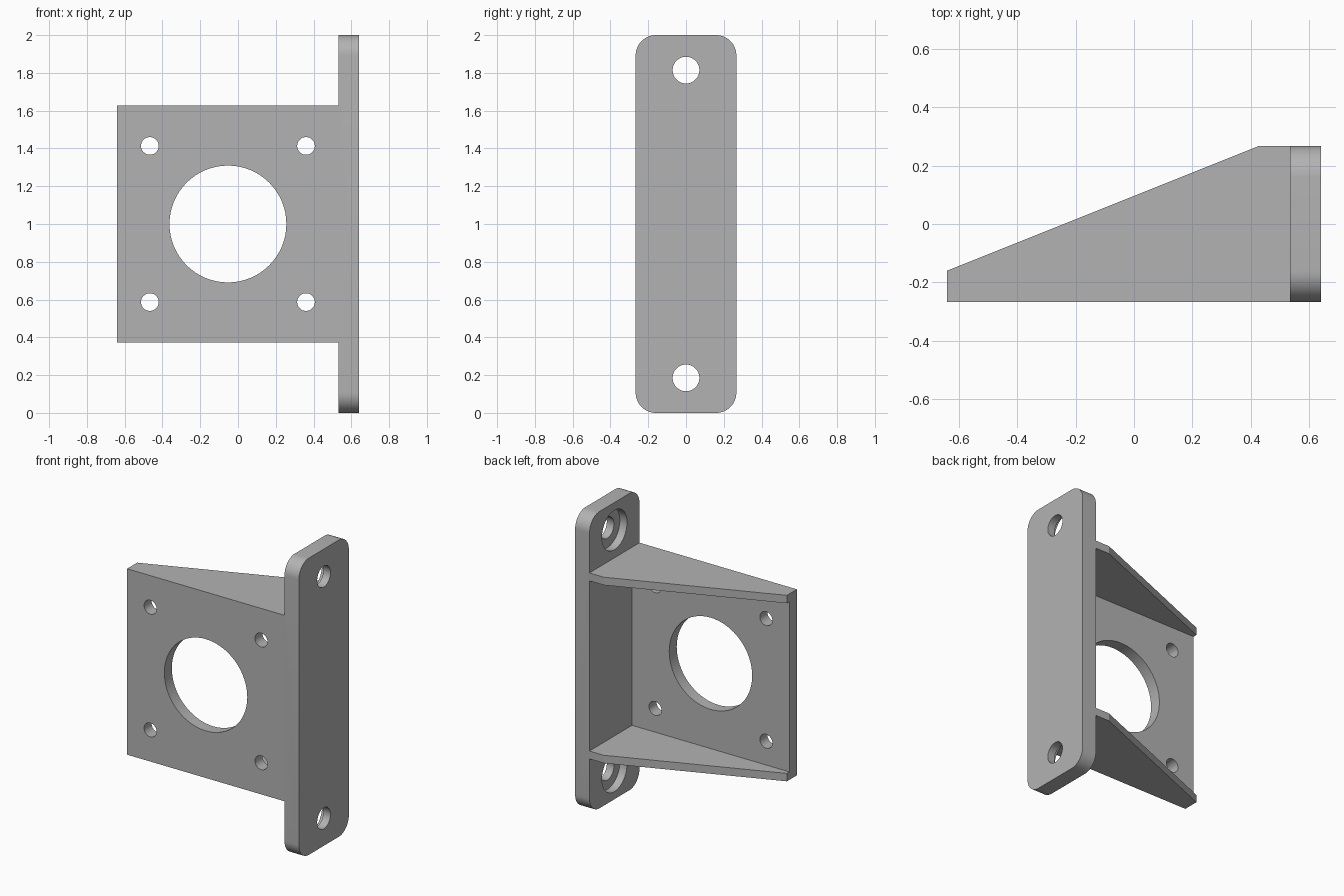
import bpy
import bmesh
from math import pi, sin, cos, radians
from mathutils import Matrix, Vector

if "Cube" in bpy.data.objects:
    bpy.data.objects.remove(bpy.data.objects["Cube"], do_unlink=True)

MM = 2 / 75                    # the bracket is 75 mm tall
LEFT, RIGHT = -24 * MM, 24 * MM
DEPTH = 10 * MM                # half depth
FLANGE_X = RIGHT - 4 * MM      # inner face of the flange
HALF_H = 23.5 * MM             # half height of the motor plate
HOLE_X = -2 * MM               # motor axis

grey = bpy.data.materials.new("grey")
grey.use_nodes = True
colour = (0.45, 0.45, 0.45, 1)
grey.diffuse_color = colour
grey.node_tree.nodes["Principled BSDF"].inputs["Base Color"].default_value = colour


def finish(name, bm):
    bmesh.ops.recalc_face_normals(bm, faces=bm.faces)
    mesh = bpy.data.meshes.new(name)
    bm.to_mesh(mesh)
    bm.free()
    mesh.materials.append(grey)
    obj = bpy.data.objects.new(name, mesh)
    bpy.context.collection.objects.link(obj)
    return obj


def prism(name, outline, offset):
    """Extrude a closed outline of 3D points along offset."""
    bm = bmesh.new()
    face = bm.faces.new([bm.verts.new(p) for p in outline])
    new = bmesh.ops.extrude_face_region(bm, geom=[face])["geom"]
    verts = [g for g in new if isinstance(g, bmesh.types.BMVert)]
    bmesh.ops.translate(bm, verts=verts, vec=Vector(offset))
    return finish(name, bm)


def cylinder(name, radius, length, centre, axis):
    bm = bmesh.new()
    turn = Matrix.Rotation(pi / 2, 4, axis)
    bmesh.ops.create_cone(bm, cap_ends=True, segments=64, radius1=radius,
                          radius2=radius, depth=length,
                          matrix=Matrix.Translation(centre) @ turn)
    return finish(name, bm)


def combine(target, tool, operation):
    tool.hide_render = True
    mod = target.modifiers.new(operation, "BOOLEAN")
    mod.operation, mod.solver, mod.object = operation, "EXACT", tool
    bpy.context.view_layer.objects.active = target
    bpy.ops.object.modifier_apply(modifier=mod.name)
    bpy.data.objects.remove(tool, do_unlink=True)


# Motor plate and both gussets, from the tapered side outline
z0 = 1 - HALF_H
taper = [(LEFT, -DEPTH), (FLANGE_X, -DEPTH), (FLANGE_X, DEPTH),
         (FLANGE_X - 4 * MM, DEPTH), (LEFT, -DEPTH + 4 * MM)]
bracket = prism("motor_bracket", [(x, y, z0) for x, y in taper], (0, 0, 2 * HALF_H))

# Hollow between the gussets, behind the motor plate
inner = HALF_H - 2 * MM
y0 = -DEPTH + 3 * MM
pocket = [(LEFT - 0.1, y0), (FLANGE_X, y0), (FLANGE_X, 0.5), (LEFT - 0.1, 0.5)]
combine(bracket, prism("pocket_cutter", [(x, y, 1 - inner) for x, y in pocket],
                       (0, 0, 2 * inner)), "DIFFERENCE")

# Mounting flange with rounded corners
r = 4 * MM
outline = []
corners = [(1, 1), (-1, 1), (-1, -1), (1, -1)]
for i, (sy, sz) in enumerate(corners):
    for k in range(13):
        a = radians(90 * i + 7.5 * k)
        outline.append((FLANGE_X, sy * (DEPTH - r) + r * cos(a),
                        1 + sz * (1 - r) + r * sin(a)))
combine(bracket, prism("mounting_flange", outline, (RIGHT - FLANGE_X, 0, 0)), "UNION")

# Motor opening and its four screw holes
combine(bracket, cylinder("motor_opening", 11.6 * MM, 0.3,
                          (HOLE_X, -DEPTH, 1), "X"), "DIFFERENCE")
for sx, sz in corners:
    spot = (HOLE_X + sx * 15.5 * MM, -DEPTH, 1 + sz * 15.5 * MM)
    combine(bracket, cylinder("screw_hole", 1.75 * MM, 0.3, spot, "X"), "DIFFERENCE")

# Flange holes, counterbored on the inner side
for sz in (-1, 1):
    z = 1 + sz * 30.55 * MM
    combine(bracket, cylinder("flange_hole", 2.65 * MM, 0.4, (RIGHT, 0, z), "Y"),
            "DIFFERENCE")
    combine(bracket, cylinder("counterbore", 5 * MM, 4 * MM, (FLANGE_X, 0, z), "Y"),
            "DIFFERENCE")

bpy.ops.object.select_all(action="DESELECT")
bracket.select_set(True)
bpy.context.view_layer.objects.active = bracket
bpy.ops.object.shade_smooth_by_angle(angle=radians(20))
